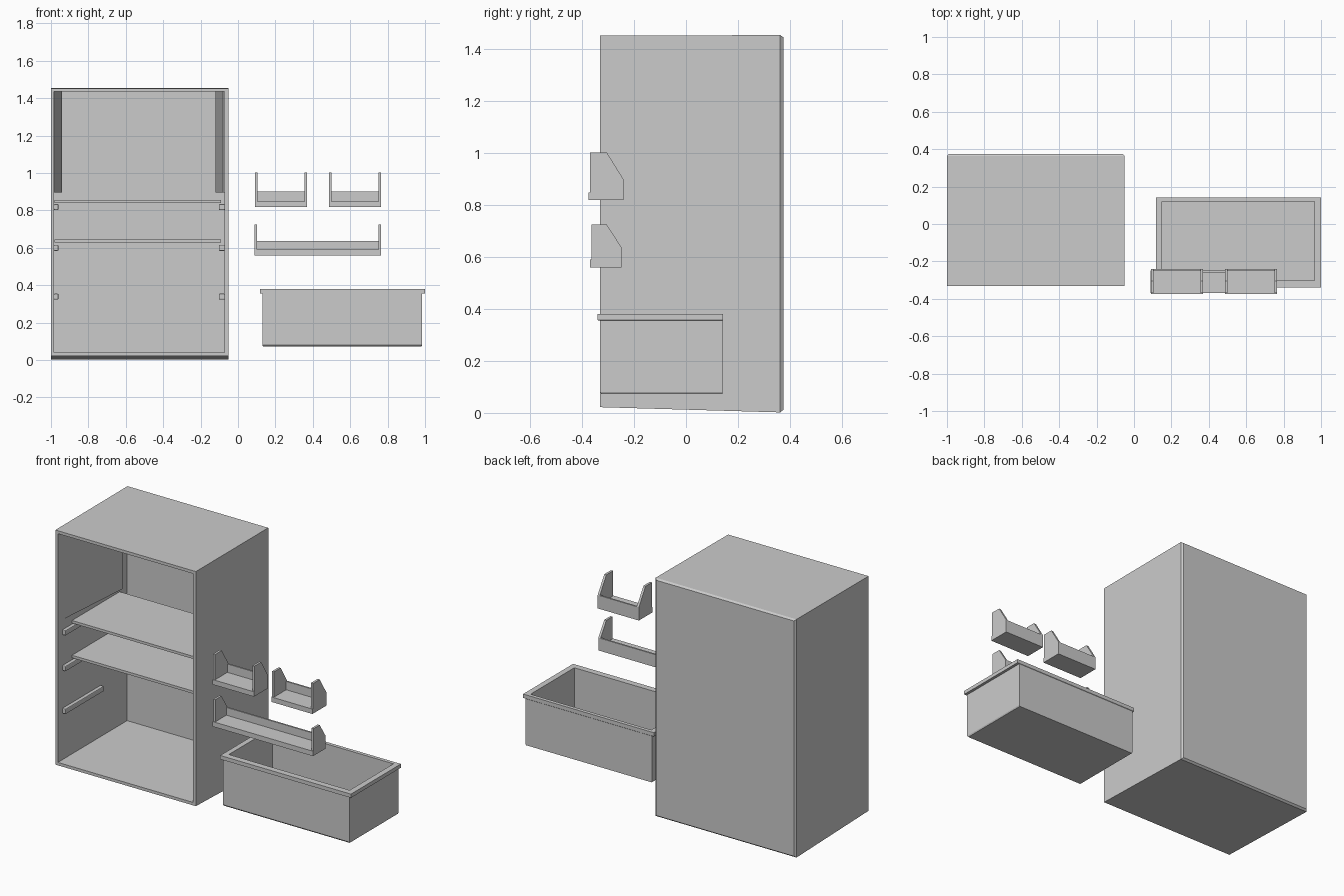
import bpy, bmesh

if "Cube" in bpy.data.objects:
    bpy.data.objects.remove(bpy.data.objects["Cube"])


def finish(name, bm):
    bmesh.ops.recalc_face_normals(bm, faces=bm.faces)
    mesh = bpy.data.meshes.new(name)
    bm.to_mesh(mesh)
    bm.free()
    obj = bpy.data.objects.new(name, mesh)
    bpy.context.collection.objects.link(obj)
    return obj


def loft(name, rings):
    """Skin a chain of four-point rings and cap both ends."""
    bm = bmesh.new()
    vs = [[bm.verts.new(p) for p in r] for r in rings]
    for a, b in zip(vs, vs[1:]):
        for i in range(4):
            j = (i + 1) % 4
            bm.faces.new((a[i], a[j], b[j], b[i]))
    bm.faces.new(vs[0])
    bm.faces.new(vs[-1])
    return finish(name, bm)


def ring_y(x0, x1, z0, z1, y):
    return [(x0, y, z0), (x1, y, z0), (x1, y, z1), (x0, y, z1)]


def ring_z(x0, x1, y0, y1, z):
    return [(x0, y0, z), (x1, y0, z), (x1, y1, z), (x0, y1, z)]


def box(name, x, y, z, bevel=0):
    obj = loft(name, [ring_z(*x, *y, z[0]), ring_z(*x, *y, z[1])])
    if bevel:
        mod = obj.modifiers.new("bevel", 'BEVEL')
        mod.width, mod.segments = bevel, 2
    return obj


def prism(bm, profile, x0, x1):
    """Extrude a (y, z) profile along x."""
    a = [bm.verts.new((x0, y, z)) for y, z in profile]
    b = [bm.verts.new((x1, y, z)) for y, z in profile]
    bm.faces.new(a)
    bm.faces.new(b)
    for i in range(len(a)):
        j = (i + 1) % len(a)
        bm.faces.new((a[i], a[j], b[j], b[i]))


def door_bin(name, x0, x1, front, back, z0, top, wall_top):
    bm = bmesh.new()
    side = [(front, z0), (back, z0), (back, wall_top), (-0.305, top),
            (front + 0.006, top), (front + 0.006, z0 + 0.03), (front, z0 + 0.03)]
    tray = [(front, z0), (back, z0), (back, wall_top), (back - 0.01, wall_top),
            (back - 0.01, z0 + 0.03), (front, z0 + 0.03)]
    prism(bm, side, x0, x0 + 0.014)
    prism(bm, tray, x0 + 0.014, x1 - 0.014)
    prism(bm, side, x1 - 0.014, x1)
    finish(name, bm)


# Open-fronted cabinet: sloping underside, chamfered back edges
loft("cabinet", [
    ring_y(-0.99, -0.06, 0.012, 1.447, 0.375),
    ring_y(-1.0, -0.05, 0.002, 1.455, 0.363),
    ring_y(-1.0, -0.052, 0.022, 1.453, -0.332),
    ring_y(-0.983, -0.072, 0.04, 1.435, -0.332),
    ring_y(-0.983, -0.072, 0.04, 1.435, 0.335)])

# Tapered liners on the upper side walls
for name, wall, inner in (("left_liner", -0.983, -0.94), ("right_liner", -0.072, -0.12)):
    edge = wall + (0.003 if inner > wall else -0.008)
    loft(name, [[(wall, -0.28, z), (edge, -0.28, z), (inner, 0.23, z), (wall, 0.23, z)]
                for z in (0.895, 1.435)])

# Shelves
for name, z in (("upper_shelf", 0.84), ("lower_shelf", 0.628)):
    box(name, (-0.98, -0.092), (-0.2, 0.26), (z, z + 0.016))

# Shelf and drawer rails
for label, z in (("upper", 0.802), ("middle", 0.584), ("lower", 0.323)):
    for side, x in (("left", (-0.984, -0.96)), ("right", (-0.102, -0.071))):
        box(f"{label}_{side}_rail", x, (-0.29, 0.08), (z, z + 0.032), 0.005)

# Door bins
door_bin("upper_left_bin", 0.09, 0.37, -0.375, -0.241, 0.819, 1.003, 0.9)
door_bin("upper_right_bin", 0.487, 0.765, -0.375, -0.241, 0.819, 1.003, 0.9)
door_bin("wide_bin", 0.088, 0.765, -0.37, -0.248, 0.56, 0.725, 0.637)

# Drawer with a projecting rim
loft("drawer", [
    ring_z(0.134, 0.981, -0.325, 0.14, 0.072),
    ring_z(0.13, 0.985, -0.332, 0.14, 0.08),
    ring_z(0.13, 0.985, -0.332, 0.14, 0.355),
    ring_z(0.118, 1.0, -0.34, 0.142, 0.357),
    ring_z(0.118, 1.0, -0.34, 0.142, 0.38),
    ring_z(0.15, 0.965, -0.302, 0.12, 0.38),
    ring_z(0.15, 0.965, -0.302, 0.12, 0.095)])
